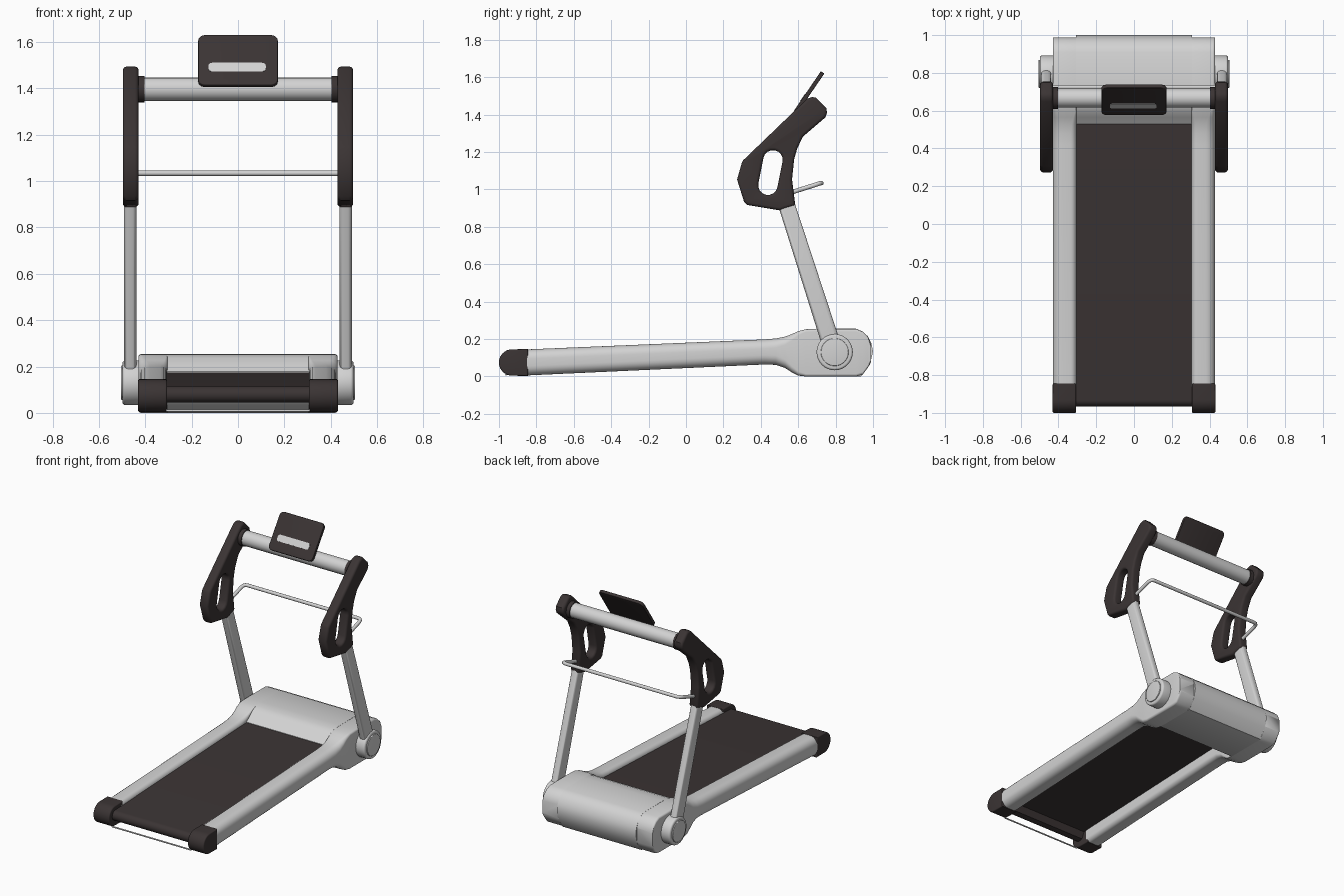
import bpy, bmesh, math
from mathutils import Matrix, Vector

if "Cube" in bpy.data.objects:
    bpy.data.objects.remove(bpy.data.objects["Cube"])


def material(name, rgb):
    m = bpy.data.materials.new(name)
    m.diffuse_color = (*rgb, 1)
    m.use_nodes = True
    m.node_tree.nodes["Principled BSDF"].inputs["Base Color"].default_value = m.diffuse_color
    return m


SILVER = material("silver", (0.65, 0.65, 0.65))
DARK = material("dark_charcoal", (0.043, 0.034, 0.034))


def finish(name, me, mat, matrix=None, angle=40):
    me.materials.clear()
    me.materials.append(mat)
    me.shade_smooth()
    me.set_sharp_from_angle(angle=math.radians(angle))
    ob = bpy.data.objects.new(name, me)
    bpy.context.collection.objects.link(ob)
    if matrix:
        ob.matrix_world = matrix
    return ob


def curve_mesh(cu):
    tmp = bpy.data.objects.new("tmp", cu)
    bpy.context.collection.objects.link(tmp)
    dg = bpy.context.evaluated_depsgraph_get()
    me = bpy.data.meshes.new_from_object(tmp.evaluated_get(dg))
    bpy.data.objects.remove(tmp)
    bm = bmesh.new()
    bm.from_mesh(me)
    bmesh.ops.remove_doubles(bm, verts=bm.verts, dist=1e-5)
    bm.to_mesh(me)
    bm.free()
    return me


def add_spline(cu, pts, cyclic):
    s = cu.splines.new('POLY')
    s.points.add(len(pts) - 1)
    for p, c in zip(s.points, pts):
        p.co = (*c, 0, 1) if len(c) == 2 else (*c, 1)
    s.use_cyclic_u = cyclic


def side(x):
    """Local (x, y, z) becomes world (y, z, x): side profiles."""
    return Matrix(((0, 0, 1, x), (1, 0, 0, 0), (0, 1, 0, 0), (0, 0, 0, 1)))


def plate(name, loops, half, bevel, matrix, mat, angle=40):
    """Filled outline (later loops are holes), extruded, with rounded edges."""
    cu = bpy.data.curves.new(name, 'CURVE')
    cu.dimensions = '2D'
    cu.fill_mode = 'BOTH'
    cu.extrude = half - bevel
    cu.bevel_depth = bevel
    cu.offset = -bevel
    cu.bevel_resolution = 3
    for pts in loops:
        add_spline(cu, pts, True)
    return finish(name, curve_mesh(cu), mat, matrix, angle)


def tube(name, pts, r, mat):
    cu = bpy.data.curves.new(name, 'CURVE')
    cu.dimensions = '3D'
    cu.bevel_depth = r
    cu.bevel_resolution = 6
    cu.use_fill_caps = True
    add_spline(cu, pts, False)
    return finish(name, curve_mesh(cu), mat)


def arc(cx, cy, r, a0, a1, n):
    return [(cx + r * math.cos(math.radians(a0 + (a1 - a0) * i / n)),
             cy + r * math.sin(math.radians(a0 + (a1 - a0) * i / n))) for i in range(n + 1)]


def round_rect(x0, x1, y0, y1, r_in, r_out, n=6):
    return (arc(x1 - r_out, y1 - r_out, r_out, 90, 0, n) + arc(x1 - r_out, y0 + r_out, r_out, 0, -90, n)
            + arc(x0 + r_in, y0 + r_in, r_in, 270, 180, n) + arc(x0 + r_in, y1 - r_in, r_in, 180, 90, n))


# side rails flaring into the motor housing: y, bottom, top, inner and outer rounding
STATIONS = [(-0.86, 0.005, 0.144, .03, .05), (0.42, 0.064, 0.198, .03, .05), (0.48, 0.062, 0.203, .03, .05),
            (0.53, 0.045, 0.213, .025, .045), (0.565, 0.022, 0.226, .015, .035), (0.60, 0.005, 0.242, .006, .022),
            (0.64, 0.0, 0.252, .002, .014), (0.70, 0.0, 0.254, .002, .014), (0.91, 0.0, 0.254, .002, .014),
            (0.945, 0.01, 0.239, .002, .014), (0.973, 0.048, 0.213, .002, .014), (0.988, 0.075, 0.175, .002, .014)]
for s, tag in ((1, "right"), (-1, "left")):
    bm = bmesh.new()
    rings = [[bm.verts.new((s * x, y, z)) for x, z in round_rect(0.305, 0.43, zb, zt, ri, ro)]
             for y, zb, zt, ri, ro in STATIONS]
    n = len(rings[0])
    for a, b in zip(rings, rings[1:]):
        for i in range(n):
            bm.faces.new((a[i], a[(i + 1) % n], b[(i + 1) % n], b[i]))
    bm.faces.new(rings[0])
    bm.faces.new(rings[-1])
    bmesh.ops.recalc_face_normals(bm, faces=bm.faces)
    me = bpy.data.meshes.new("side_rail")
    bm.to_mesh(me)
    bm.free()
    finish("side_rail_" + tag, me, SILVER, angle=50)

# motor housing between the rails
plate("motor_housing", [[(0.53, 0.14), (0.53, 0.178), (0.565, 0.205), (0.60, 0.237), (0.64, 0.252), (0.70, 0.255),
                         (0.91, 0.255), (0.945, 0.24), (0.973, 0.214), (0.992, 0.175), (1.0, 0.134), (0.984, 0.064),
                         (0.936, 0.0), (0.64, 0.0), (0.565, 0.06)]], 0.308, 0, side(0), SILVER)

# running belt: thin sloping slab with a rolled front lip
plate("running_belt", [arc(-0.93, 0.080, 0.035, 92, 272, 12) + [(-0.90, 0.05), (-0.88, 0.095), (0.55, 0.15),
                                                                 (0.55, 0.176)]], 0.308, 0, side(0), DARK)
tube("rear_cross_rod", [(-0.31, -0.962, 0.01), (0.31, -0.962, 0.01)], 0.005, SILVER)

CAP = [(-0.845, 0.003), (-0.845, 0.146)] + arc(-0.93, 0.0745, 0.0705, 90, 270, 16)
HANDLE = [(0.273, 1.053), (0.31, 0.935), (0.326, 0.917), (0.50, 0.888), (0.578, 0.912), (0.583, 0.925),
          (0.567, 1.053), (0.578, 1.16), (0.595, 1.22), (0.626, 1.283), (0.745, 1.385), (0.754, 1.41),
          (0.75, 1.435), (0.695, 1.49), (0.675, 1.494), (0.648, 1.485), (0.305, 1.155), (0.298, 1.14)]
GRIP_HOLE = arc(0.465, 1.158, 0.052, 170, -10, 8) + arc(0.438, 1.022, 0.052, -10, -190, 8)
UPRIGHT = [(0.738, 0.13), (0.843, 0.13), (0.567, 0.97), (0.475, 0.97)]
for s, tag in ((1, "right"), (-1, "left")):
    plate("end_cap_" + tag, [CAP], 0.0625, 0.008, side(s * 0.3685), DARK)
    # pivot hub with raised cover
    plate("pivot_hub_" + tag, [arc(0.795, 0.13, 0.097, 0, 348.75, 31)], 0.045, 0.012, side(s * 0.453), SILVER)
    plate("hub_cover_" + tag, [arc(0.795, 0.13, 0.074, 0, 348.75, 31)], 0.02, 0.004, side(s * 0.485), SILVER)
    plate("upright_" + tag, [UPRIGHT], 0.026, 0.018, side(s * 0.465), SILVER, 50)
    plate("handle_" + tag, [HANDLE, GRIP_HOLE], 0.034, 0.016, side(s * 0.463), DARK, 35)
    tube("crossbar_collar_" + tag, [(s * 0.403, 0.667, 1.397), (s * 0.44, 0.667, 1.397)], 0.057, DARK)

# crossbar and thin rear rod
tube("crossbar", [(-0.42, 0.667, 1.397), (0.42, 0.667, 1.397)], 0.051, SILVER)
half_rod = [(0.46, 0.55, 0.98), (0.46, 0.69, 1.024), (0.456, 0.71, 1.031), (0.446, 0.72, 1.034), (0.43, 0.724, 1.034)]
tube("thin_rod", half_rod + [(-x, y, z) for x, y, z in reversed(half_rod)], 0.012, SILVER)

# tilted console with a display strip
up = Vector((0, 0.147, 0.215)).normalized()
nrm = Vector((1, 0, 0)).cross(up)
tilt = Matrix.Translation((0, 0.657, 1.518)) @ Matrix(((1, 0, 0), up, nrm)).transposed().to_4x4()
plate("console", [round_rect(-0.172, 0.172, -0.13, 0.13, 0.03, 0.03)], 0.011, 0.004, tilt, DARK)
plate("display_strip", [round_rect(-0.128, 0.12, -0.063, -0.018, 0.016, 0.016)], 0.002, 0,
      tilt @ Matrix.Translation((0, 0, 0.0115)), SILVER)
